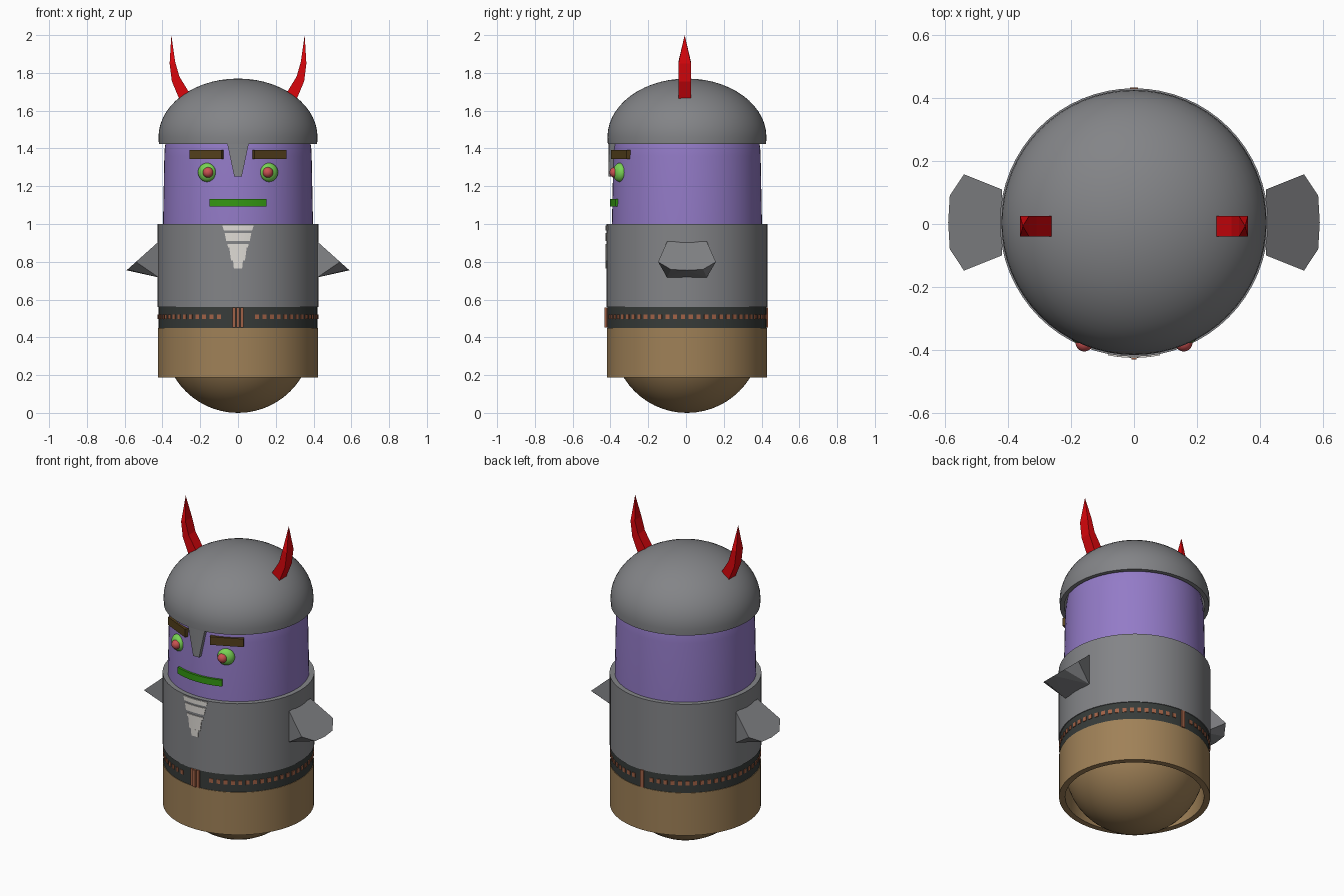
import bpy, bmesh, math
from mathutils import Matrix

if "Cube" in bpy.data.objects:
    bpy.data.objects.remove(bpy.data.objects["Cube"])

CY = 0.005   # y of the body axis
R = 0.3925   # body radius
smooth = []


def srgb(r, g, b):
    return tuple((c / 255) ** 2.2 for c in (r, g, b)) + (1,)


def material(name, rgb):
    m = bpy.data.materials.new(name)
    m.diffuse_color = srgb(*rgb)
    m.use_nodes = True
    m.node_tree.nodes["Principled BSDF"].inputs["Base Color"].default_value = m.diffuse_color
    return m


GREY = material("steel_grey", (130, 131, 134))
PURPLE = material("purple", (146, 122, 198))
BROWN = material("brown", (158, 128, 88))
DARK = material("belt_dark", (58, 62, 60))
COPPER = material("copper", (160, 98, 72))
BROW = material("brow_brown", (85, 66, 34))
GREEN = material("eye_green", (120, 210, 85))
MOUTH = material("mouth_green", (55, 150, 25))
PINK = material("pupil_red", (200, 82, 82))
RED = material("horn_red", (218, 14, 20))
PALE = material("pale", (222, 218, 212))


def finish(name, bm, mat=None, is_smooth=False):
    bmesh.ops.recalc_face_normals(bm, faces=bm.faces)
    me = bpy.data.meshes.new(name)
    bm.to_mesh(me)
    bm.free()
    if mat:
        me.materials.append(mat)
    ob = bpy.data.objects.new(name, me)
    bpy.context.collection.objects.link(ob)
    if is_smooth:
        smooth.append(ob)
    return ob


def lathe(name, profile, mat=None, closed=False, n=64):
    bm = bmesh.new()
    rings = []
    for i in range(n):
        a = 2 * math.pi * i / n
        rings.append([bm.verts.new((r * math.sin(a), CY - r * math.cos(a), z)) for r, z in profile])
    m = len(profile)
    for i in range(n):
        p, q = rings[i], rings[(i + 1) % n]
        for j in range(m if closed else m - 1):
            k = (j + 1) % m
            bm.faces.new((p[j], q[j], q[k], p[k]))
    bmesh.ops.remove_doubles(bm, verts=bm.verts, dist=1e-5)
    bmesh.ops.dissolve_degenerate(bm, dist=1e-6, edges=bm.edges)
    return finish(name, bm, mat, True)


def arc_points(r, h, zc, a0, a1, n=14):
    out = []
    for i in range(n + 1):
        a = math.radians(a0 + (a1 - a0) * i / n)
        out.append((max(r * math.cos(a), 0), zc + h * math.sin(a)))
    return out


def arc_plate(bm, z0, z1, w0, w1, r0, r1, angle=0.0, n=8):
    """Plate wrapped on the body: half widths w0 at z0 and w1 at z1."""
    rows = []
    for i in range(n + 1):
        t = 2 * i / n - 1
        row = []
        for r, z, w in ((r0, z0, w0), (r1, z0, w0), (r1, z1, w1), (r0, z1, w1)):
            a = angle + t * math.asin(w / r1)
            row.append(bm.verts.new((r * math.sin(a), CY - r * math.cos(a), z)))
        rows.append(row)
    for p, q in zip(rows, rows[1:]):
        for j in range(4):
            k = (j + 1) % 4
            bm.faces.new((p[j], q[j], q[k], p[k]))
    bm.faces.new(rows[0])
    bm.faces.new(rows[-1])


def tube(name, z0, z1, r, mat=None):
    return lathe(name, [(R - 0.003, z0), (r, z0), (r, z1), (R - 0.003, z1)], mat, True)


# capsule body: rounded bottom and slightly tapered head
lathe("lower_body", arc_points(R, R, R, -90, 0) + [(R, 0.6)], BROWN)
lathe("head", [(R, 0.6), (0.397, 1.0)] + arc_points(0.39, R, 1.36, 0, 90), PURPLE)

# clothes
tube("trousers", 0.187, 0.45, 0.424, BROWN)
tube("belt", 0.45, 0.56, 0.421, DARK)
tube("tunic", 0.56, 1.0, 0.426, GREY)

# helmet shell with nose guard
lathe("helmet", [(0.419, 1.423)] + arc_points(0.421, 0.31, 1.46, 0, 90)
      + arc_points(0.394, 0.298, 1.46, 90, 0) + [(0.394, 1.423)], GREY, True)
bm = bmesh.new()
arc_plate(bm, 1.252, 1.44, 0.02, 0.06, 0.385, 0.416)
finish("nose_guard", bm, GREY)

# belt studs
bm = bmesh.new()
for s in (-1, 1):
    for i in range(29):
        arc_plate(bm, 0.497, 0.522, 0.011, 0.011, 0.41, 0.425, s * (0.24 + 0.0985 * i), 1)
finish("belt_studs", bm, COPPER)

# ribbed front buckle and narrow back clasp
bm = bmesh.new()
for off, r in ((-0.05, 0.43), (0, 0.436), (0.05, 0.43)):
    arc_plate(bm, 0.452, 0.558, 0.0085, 0.0085, 0.41, r, off, 1)
finish("front_buckle", bm, COPPER)
bm = bmesh.new()
arc_plate(bm, 0.452, 0.558, 0.012, 0.012, 0.41, 0.428, math.pi, 1)
finish("back_clasp", bm, COPPER)

# stepped chest ornament
bm = bmesh.new()
for z0, z1, w0, w1 in ((0.966, 0.993, 0.075, 0.083), (0.91, 0.953, 0.062, 0.071),
                       (0.875, 0.893, 0.053, 0.056), (0.806, 0.875, 0.037, 0.046),
                       (0.764, 0.806, 0.022, 0.026)):
    arc_plate(bm, z0, z1, w0, w1, 0.41, 0.43)
finish("chest_ornament", bm, PALE)

# mouth
bm = bmesh.new()
arc_plate(bm, 1.093, 1.133, 0.152, 0.152, 0.383, 0.408, 0, 12)
finish("mouth", bm, MOUTH, True)

for side, s in (("left", -1), ("right", 1)):
    # eyebrow
    a = s * math.radians(25.5)
    mat = Matrix.Translation((0.38 * math.sin(a), CY - 0.38 * math.cos(a), 1.368)) @ Matrix.Rotation(a, 4, 'Z')
    bm = bmesh.new()
    bmesh.ops.create_cube(bm, size=1, matrix=mat @ Matrix.Diagonal((0.19, 0.04, 0.05, 1)))
    finish(side + "_eyebrow", bm, BROW)

    # eye and pupil
    a = s * math.radians(24.8)
    mat = Matrix.Translation((R * math.sin(a), CY - R * math.cos(a), 1.273)) @ Matrix.Rotation(a, 4, 'Z')
    bm = bmesh.new()
    bmesh.ops.create_uvsphere(bm, u_segments=24, v_segments=14, radius=1,
                              matrix=mat @ Matrix.Diagonal((0.05, 0.032, 0.05, 1)))
    finish(side + "_eye", bm, GREEN, True)
    bm = bmesh.new()
    bmesh.ops.create_uvsphere(bm, u_segments=20, v_segments=12, radius=0.028,
                              matrix=Matrix.Translation((s * 0.158, -0.377, 1.273)))
    finish(side + "_pupil", bm, PINK, True)

    # faceted arm flap with a flat sloping top
    bm = bmesh.new()
    pts = [(0.59, 0, 0.755)]
    for t in (-1, 1):
        pts += [(0.42, t * 0.105, 0.907), (0.54, t * 0.153, 0.7995), (0.585, t * 0.085, 0.7594),
                (0.42, t * 0.105, 0.717)]
    vs = [bm.verts.new((s * x, CY + y, z)) for x, y, z in pts]
    bmesh.ops.convex_hull(bm, input=vs)
    bmesh.ops.dissolve_limit(bm, angle_limit=math.radians(3), verts=bm.verts, edges=bm.edges)
    finish(side + "_arm", bm, GREY)

    # bent horn
    bm = bmesh.new()
    rings = []
    for x0, z0, x1, z1 in ((0.255, 1.69, 0.308, 1.655), (0.31, 1.78, 0.35, 1.755), (0.333, 1.86, 0.362, 1.85)):
        rings.append([bm.verts.new((s * x, y, z)) for x, y, z in
                      ((x0, -0.04, z0), (x1, -0.04, z1), (x1, 0.026, z1), (x0, 0.026, z0))])
    tip = bm.verts.new((s * 0.353, -0.007, 2.0))
    bm.faces.new(rings[0])
    for j in range(4):
        k = (j + 1) % 4
        for p, q in zip(rings, rings[1:]):
            bm.faces.new((p[j], p[k], q[k], q[j]))
        bm.faces.new((rings[2][j], rings[2][k], tip))
    finish(side + "_horn", bm, RED)

# smooth the round parts, keep hard edges
bpy.ops.object.select_all(action='DESELECT')
for ob in smooth:
    ob.select_set(True)
bpy.context.view_layer.objects.active = smooth[0]
bpy.ops.object.shade_smooth_by_angle(angle=math.radians(30))
